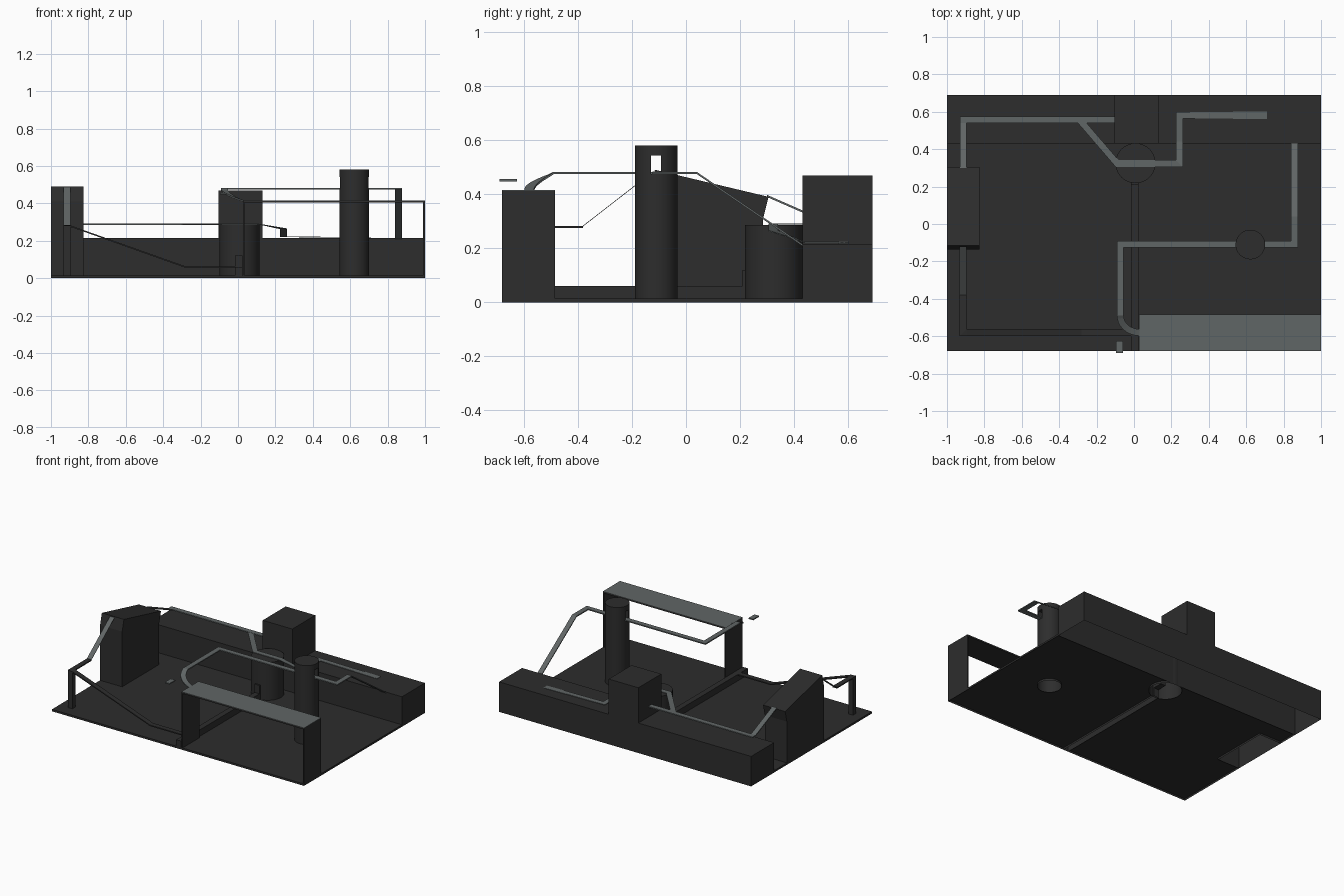
import bpy, bmesh, math
from mathutils import Vector

if "Cube" in bpy.data.objects:
    bpy.data.objects.remove(bpy.data.objects["Cube"])


def mat(name, c):
    m = bpy.data.materials.new(name)
    m.diffuse_color = (*c, 1)
    m.use_nodes = True
    m.node_tree.nodes["Principled BSDF"].inputs["Base Color"].default_value = m.diffuse_color
    return m


DARK = mat("charcoal", (0.026, 0.026, 0.026))
GREY = mat("track grey", (0.118, 0.132, 0.132))


def finish(bm, name, m):
    bmesh.ops.recalc_face_normals(bm, faces=bm.faces)
    me = bpy.data.meshes.new(name)
    bm.to_mesh(me)
    bm.free()
    me.materials.append(m)
    ob = bpy.data.objects.new(name, me)
    bpy.context.collection.objects.link(ob)
    return ob


def box(name, x0, x1, y0, y1, z0, z1, m=DARK):
    bm = bmesh.new()
    bmesh.ops.create_cube(bm, size=1)
    for v in bm.verts:
        v.co = ((x0 + x1) / 2 + v.co.x * (x1 - x0), (y0 + y1) / 2 + v.co.y * (y1 - y0),
                (z0 + z1) / 2 + v.co.z * (z1 - z0))
    return finish(bm, name, m)


def cylinder(name, x, y, r, h, n=48):
    bm = bmesh.new()
    bmesh.ops.create_cone(bm, cap_ends=True, segments=n, radius1=r, radius2=r, depth=h)
    bmesh.ops.translate(bm, verts=bm.verts, vec=(x, y, h / 2))
    for f in bm.faces:
        f.smooth = len(f.verts) == 4
    for e in bm.edges:
        e.smooth = all(f.smooth for f in e.link_faces)
    return finish(bm, name, DARK)


def prism(name, profile, x0, x1):
    """Side profile in (y, z), extruded along x."""
    bm = bmesh.new()
    f = bm.faces.new([bm.verts.new((x0, y, z)) for y, z in profile])
    r = bmesh.ops.extrude_face_region(bm, geom=[f])
    bmesh.ops.translate(bm, verts=[v for v in r["geom"] if isinstance(v, bmesh.types.BMVert)],
                        vec=(x1 - x0, 0, 0))
    return finish(bm, name, DARK)


def track(name, pts, m=GREY, w=0.036, t=0.008):
    """Flat band with mitred corners; points give the centre of its top."""
    pts = [Vector(p) for p in pts]
    bm = bmesh.new()
    rings = []
    dirs = [(b - a).xy.normalized() for a, b in zip(pts, pts[1:])]
    for i, p in enumerate(pts):
        a, b = dirs[max(i - 1, 0)], dirs[min(i, len(dirs) - 1)]
        d = (a + b).normalized()
        n = Vector((-d.y, d.x, 0)) * (w / 2 / max(d.dot(a), 0.3))
        dn = Vector((0, 0, -t))
        rings.append([bm.verts.new(q) for q in (p - n, p + n, p + n + dn, p - n + dn)])
    for a, b in zip(rings, rings[1:]):
        for k in range(4):
            bm.faces.new((a[k], a[(k + 1) % 4], b[(k + 1) % 4], b[k]))
    bm.faces.new(rings[0])
    bm.faces.new(rings[-1])
    return finish(bm, name, m)


def cut(ob, cutters):
    for c in cutters:
        md = ob.modifiers.new("cut", 'BOOLEAN')
        md.operation, md.solver, md.object = 'DIFFERENCE', 'EXACT', c
    dg = bpy.context.evaluated_depsgraph_get()
    me = bpy.data.meshes.new_from_object(ob.evaluated_get(dg))
    ob.modifiers.clear()
    ob.data = me


def open_bottom(ob):
    bm = bmesh.new()
    bm.from_mesh(ob.data)
    low = [f for f in bm.faces if all(abs(v.co.z) < 1e-4 for v in f.verts)]
    bmesh.ops.delete(bm, geom=low, context='FACES')
    bm.to_mesh(ob.data)
    bm.free()


# Ground sheet and the hollow masses standing on it
base = box("base_plate", -1, 1, -0.68, 0.69, 0, 0.014)
ledge = box("back_ledge", -1, 1, 0.43, 0.69, 0, 0.215)
tank = cylinder("tank", 0.008, 0.325, 0.107, 0.286)
tower = cylinder("tower", 0.622, -0.11, 0.079, 0.58)
block = prism("sloped_block", [(-0.135, 0), (0.285, 0), (0.285, 0.31), (0.305, 0.39),
                               (-0.115, 0.49), (-0.135, 0.41)], -1, -0.825)
channel = box("channel_wall", -0.015, 0.025, -0.68, 0.23, 0, 0.06)

# Slot through the tower for the high track
slot = box("tower_slot_cutter", 0.4, 0.85, -0.13, -0.092, 0.474, 0.542)
slot.hide_render = True
cut(tower, [slot])
bpy.data.objects.remove(slot)

masses = [ledge, tank, tower, block, channel]
cut(base, masses)
for ob in masses + [base]:
    open_bottom(ob)

box("ledge_box", -0.105, 0.13, 0.43, 0.69, 0.215, 0.468)
box("tank_outlet", -0.015, 0.025, 0.208, 0.3, 0.06, 0.12)

# Front table: two side panels and a grey top
box("table_panel_left", 0.026, 0.036, -0.68, -0.485, 0.014, 0.406)
box("table_panel_right", 0.99, 1, -0.68, -0.485, 0.014, 0.406)
box("table_slab", 0.026, 1, -0.68, -0.485, 0.404, 0.412)
box("table_top", 0.026, 1, -0.68, -0.485, 0.412, 0.415, GREY)

# High track: up from the ledge, through the tower, curving down to the table
arc = []
for i in range(1, 11):
    a = i / 10 * math.pi / 2
    arc.append((0.03 - 0.103 * math.cos(a), -0.49 - 0.09 * math.sin(a), 0.48 - 0.064 * i / 10))
track("high_track", [(0.858, 0.43, 0.216), (0.858, 0.04, 0.482), (0.858, -0.108, 0.482),
                     (-0.073, -0.108, 0.482), (-0.073, -0.49, 0.482)] + arc)
track("loose_plate", [(-0.078, -0.69, 0.455), (-0.078, -0.625, 0.455)])

# Rear track from the sloped block to the ledge box, with a branch over the tank
track("rear_track", [(-0.913, 0.3, 0.397), (-0.913, 0.54, 0.292), (-0.913, 0.558, 0.292),
                     (-0.105, 0.558, 0.292)])
track("branch_track", [(-0.287, 0.552, 0.291), (-0.09, 0.323, 0.291), (0.11, 0.323, 0.291),
                       (0.243, 0.323, 0.266), (0.243, 0.44, 0.224), (0.243, 0.582, 0.224),
                       (0.53, 0.582, 0.22)], t=0.004)
track("branch_end", [(0.53, 0.582, 0.22), (0.71, 0.582, 0.217)], w=0.04, t=0.003)

# Front left chute: grey ramp, post, and a dark run down to the channel
track("block_ramp", [(-0.914, -0.12, 0.486), (-0.914, -0.38, 0.284)], t=0.003)
track("front_chute", [(-0.914, -0.38, 0.283), (-0.914, -0.58, 0.283), (-0.89, -0.58, 0.28),
                      (-0.28, -0.58, 0.063), (-0.015, -0.58, 0.063)], DARK)
box("chute_post", -0.932, -0.896, -0.598, -0.562, 0.014, 0.276)
